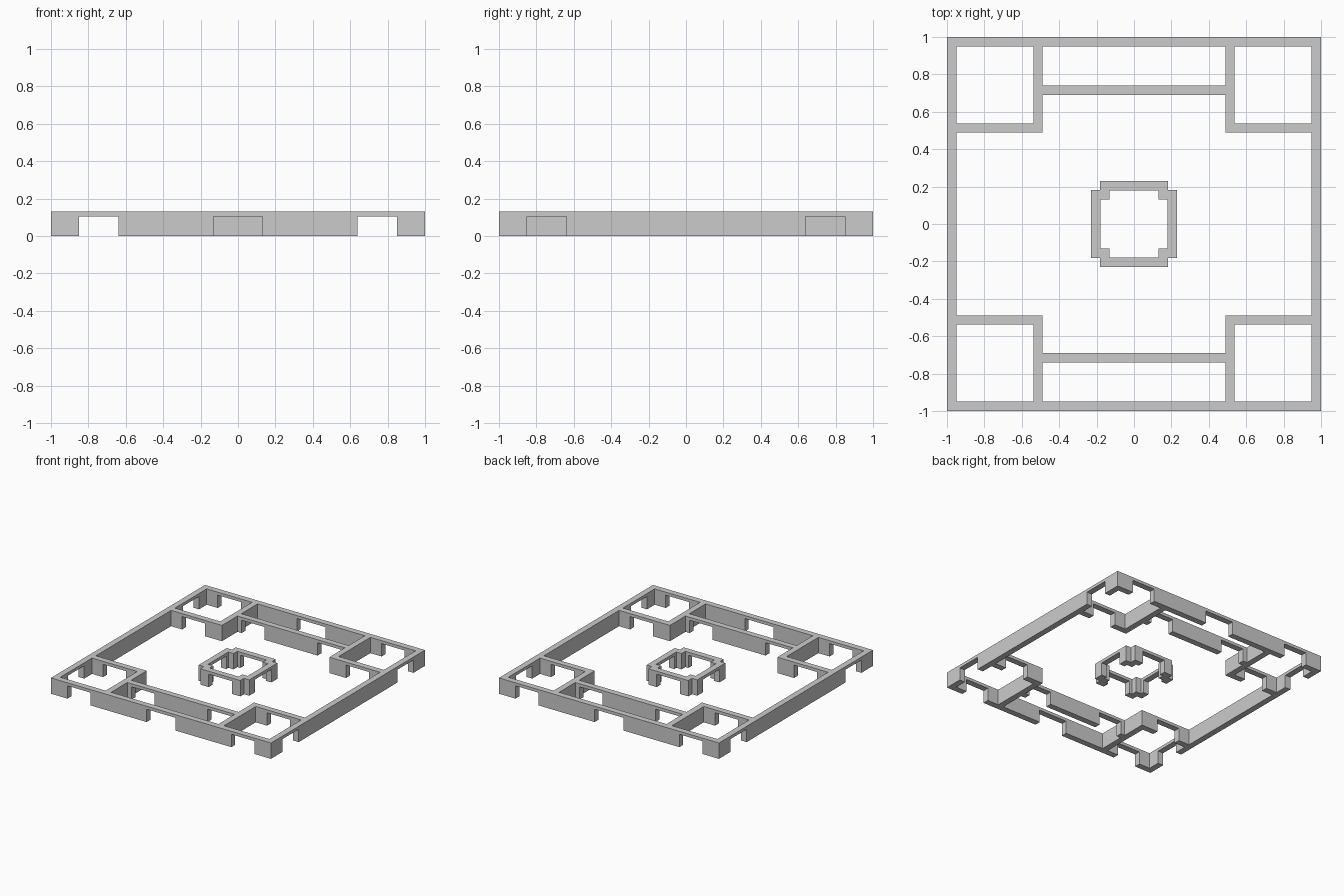
import bpy
import bmesh
from mathutils import Vector

if "Cube" in bpy.data.objects:
    bpy.data.objects.remove(bpy.data.objects["Cube"])

H, DOOR_H, T = 0.13, 0.105, 0.05   # wall height, door height, wall thickness


def wall(name, axis, a, b, near, doors=()):
    """Wall from a to b along an axis, from near to near + T across it, with door notches."""
    profile = [(a, 0)]
    for d0, d1 in sorted(doors):
        profile += [(d0, 0), (d0, DOOR_H), (d1, DOOR_H), (d1, 0)]
    profile += [(b, 0), (b, H), (a, H)]
    bm = bmesh.new()
    if axis == 'x':
        verts = [bm.verts.new((u, near, z)) for u, z in profile]
        push = Vector((0, T, 0))
    else:
        verts = [bm.verts.new((near, u, z)) for u, z in profile]
        push = Vector((T, 0, 0))
    face = bm.faces.new(verts)
    out = bmesh.ops.extrude_face_region(bm, geom=[face])
    moved = [g for g in out['geom'] if isinstance(g, bmesh.types.BMVert)]
    bmesh.ops.translate(bm, verts=moved, vec=push)
    bmesh.ops.recalc_face_normals(bm, faces=bm.faces)
    bmesh.ops.triangulate(bm, faces=[f for f in bm.faces if len(f.verts) > 4])
    me = bpy.data.meshes.new(name)
    bm.to_mesh(me)
    bm.free()
    ob = bpy.data.objects.new(name, me)
    bpy.context.collection.objects.link(ob)
    return ob


def span(s, lo, hi):
    """Interval lo..hi, mirrored to the negative side when s is -1."""
    return (lo, hi) if s > 0 else (-hi, -lo)


SIDE_DOORS = [(-0.85, -0.64), (0.64, 0.85)]
PASSAGE_DOORS = [(-0.45, -0.24), (0.24, 0.45)]
RING_DOOR = [(-0.105, 0.105)]

for s, ylab, xlab in ((-1, "front", "left"), (1, "back", "right")):
    # Outer walls
    wall(f"outer_wall_{ylab}", 'x', -1, 1, span(s, 0.95, 1)[0], SIDE_DOORS + [(-0.13, 0.13)])
    wall(f"outer_wall_{xlab}", 'y', -0.95, 0.95, span(s, 0.95, 1)[0], SIDE_DOORS)
    # Passage walls between the corner rooms
    wall(f"passage_wall_{ylab}", 'x', -0.488, 0.488, span(s, 0.69, 0.74)[0], PASSAGE_DOORS)
    # Central chamber walls
    wall(f"chamber_wall_{ylab}", 'x', -0.182, 0.182, span(s, 0.18, 0.23)[0], RING_DOOR)
    wall(f"chamber_wall_{xlab}", 'y', -0.182, 0.182, span(s, 0.18, 0.23)[0], RING_DOOR)

    for sx, xl in ((-1, "left"), (1, "right")):
        corner = f"{ylab}_{xl}"
        # Corner rooms: one wall with a door, one solid
        wall(f"room_door_wall_{corner}", 'x', *span(sx, 0.488, 0.95),
             span(s, 0.488, 0.538)[0], [span(sx, 0.64, 0.85)])
        wall(f"room_side_wall_{corner}", 'y', *span(s, 0.538, 0.95),
             span(sx, 0.488, 0.538)[0])
        # Inner corner pillars of the chamber
        wall(f"chamber_pillar_{corner}", 'x', *span(sx, 0.132, 0.182),
             span(s, 0.132, 0.182)[0])
